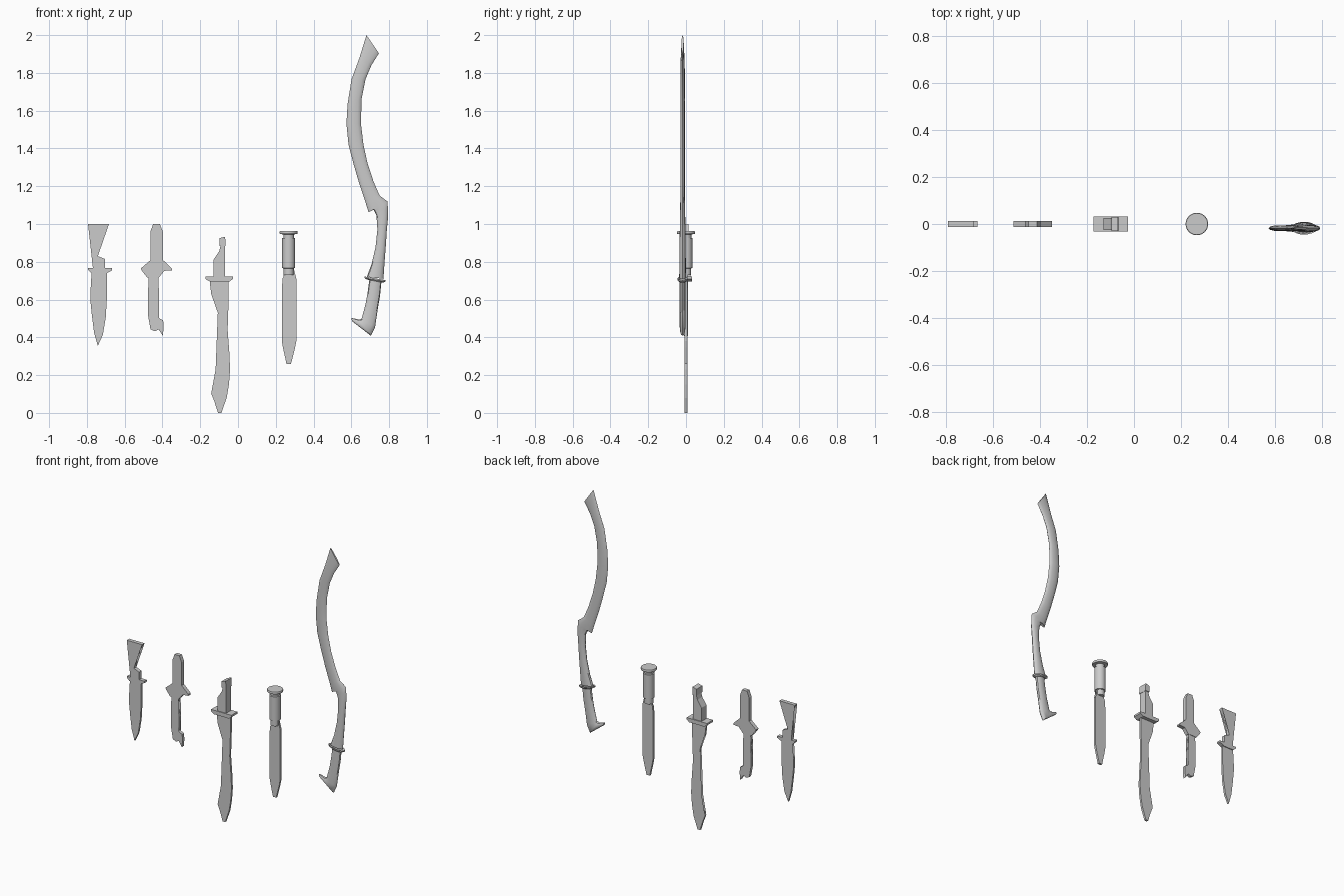
import bpy, bmesh, math


def finish(name, bm, smooth=False):
    bmesh.ops.recalc_face_normals(bm, faces=bm.faces)
    me = bpy.data.meshes.new(name)
    bm.to_mesh(me)
    bm.free()
    ob = bpy.data.objects.new(name, me)
    bpy.context.collection.objects.link(ob)
    if smooth:
        bpy.context.view_layer.objects.active = ob
        ob.select_set(True)
        bpy.ops.object.shade_smooth_by_angle(angle=math.radians(35))
        ob.select_set(False)
    return ob


def plate(name, pts, t):
    """Outline in x, z extruded to half thickness t either side of y = 0."""
    bm = bmesh.new()
    rings = [[bm.verts.new((x, s * t, z)) for x, z in pts] for s in (-1, 1)]
    n = len(pts)
    bm.faces.new(rings[0])
    bm.faces.new(rings[1])
    for i in range(n):
        j = (i + 1) % n
        bm.faces.new((rings[0][i], rings[0][j], rings[1][j], rings[1][i]))
    bmesh.ops.triangulate(bm, faces=[f for f in bm.faces if len(f.verts) > 4])
    return finish(name, bm)


def loft(name, sections, cy, n=12):
    """Oval sections (x1, z1, x2, z2, half thickness) joined into a skin."""
    bm = bmesh.new()
    rings = []
    for x1, z1, x2, z2, t in sections:
        ring = []
        for i in range(n):
            a = 2 * math.pi * i / n
            u = 0.5 - 0.5 * math.cos(a)
            ring.append(bm.verts.new((x1 + (x2 - x1) * u, cy + t * math.sin(a),
                                      z1 + (z2 - z1) * u)))
        rings.append(ring)
    for a, b in zip(rings, rings[1:]):
        for i in range(n):
            j = (i + 1) % n
            bm.faces.new((a[i], a[j], b[j], b[i]))
    bm.faces.new(rings[0])
    bm.faces.new(rings[-1])
    return finish(name, bm, True)


def turned(name, cx, profile, n=32):
    """Profile of (radius, z) spun round a vertical axis."""
    return loft(name, [(cx - r, z, cx + r, z, r) for r, z in profile], 0, n)


# Notched knife: handle, guard, blade
plate("notched_handle", [(-.794, 1), (-.683, 1), (-.715, .95), (-.715, .93),
      (-.735, .91), (-.742, .83), (-.705, .815), (-.705, .765), (-.768, .765),
      (-.768, .96)], .0125)
plate("notched_guard", [(-.794, .766), (-.667, .766), (-.667, .754), (-.70, .738),
      (-.775, .738), (-.794, .757)], .0125)
plate("notched_blade", [(-.775, .742), (-.694, .742), (-.694, .61), (-.70, .505),
      (-.715, .415), (-.742, .355), (-.762, .425), (-.774, .52), (-.782, .60),
      (-.781, .643), (-.742, .672), (-.736, .70), (-.765, .728)], .007)

# Winged knife: upper body, winged guard, wavy lower part
plate("winged_body", [(-.449, 1), (-.414, 1), (-.398, .96), (-.398, .80),
      (-.464, .80), (-.464, .96)], .0125)
plate("winged_guard", [(-.464, .81), (-.398, .81), (-.35, .765), (-.35, .755),
      (-.39, .752), (-.418, .718), (-.482, .718), (-.482, .754), (-.51, .754),
      (-.514, .765), (-.464, .808)], .0125)
plate("winged_lower", [(-.474, .72), (-.421, .72), (-.44, .66), (-.418, .60),
      (-.424, .505), (-.396, .49), (-.394, .45), (-.398, .408), (-.42, .442),
      (-.44, .432), (-.463, .442), (-.477, .52), (-.477, .575), (-.463, .64),
      (-.474, .68)], .010)

# Curved short blade: pommel, handle, guard, blade
plate("curved_pommel", [(-.097, .925), (-.068, .933), (-.066, .883), (-.097, .883)], .030)
plate("curved_handle", [(-.092, .885), (-.068, .885), (-.068, .72), (-.13, .72),
      (-.13, .81), (-.1, .855)], .025)
plate("curved_guard", [(-.173, .722), (-.026, .722), (-.026, .709), (-.045, .696),
      (-.15, .696), (-.173, .709)], .031)
plate("curved_blade", [(-.15, .70), (-.049, .70), (-.050, .59), (-.055, .44),
      (-.046, .32), (-.042, .23), (-.048, .15), (-.06, .08), (-.088, 0), (-.106, 0),
      (-.125, .06), (-.142, .103), (-.095, .18), (-.083, .27), (-.077, .35),
      (-.083, .42), (-.107, .53), (-.112, .60), (-.142, .63)], .007)

# Round-handled knife: turned grip and straight blade
turned("round_grip", .268, [(.046, .962), (.048, .958), (.048, .950), (.046, .947),
       (.028, .945), (.028, .927), (.034, .925), (.034, .767), (.027, .765),
       (.027, .73)])
plate("round_grip_blade", [(.242, .77), (.294, .77), (.294, .72), (.309, .71),
      (.309, .38), (.302, .345), (.28, .258), (.257, .258), (.238, .345),
      (.232, .38), (.232, .66), (.237, .715), (.242, .72)], .007)

# Sickle sword: sweeping blade, notch, grip and hooked pommel in three lofts
CY = -.018
loft("sickle_blade", [(.680, 2.0, .746, 1.904, .006), (.643, 1.88, .706, 1.84, .011),
     (.601, 1.766, .675, 1.766, .012), (.580, 1.634, .654, 1.66, .012),
     (.574, 1.53, .651, 1.53, .012), (.585, 1.42, .664, 1.42, .012),
     (.612, 1.316, .686, 1.32, .012), (.643, 1.21, .717, 1.226, .012),
     (.675, 1.115, .75, 1.15, .012), (.691, 1.062, .791, 1.12, .013),
     (.717, 1.078, .794, 1.08, .013), (.733, 1.046, .794, 1.03, .014),
     (.738, .97, .788, .97, .015), (.728, .877, .782, .877, .016),
     (.707, .787, .776, .80, .017), (.682, .72, .770, .71, .018)], CY)
loft("sickle_ring", [(.677, .712, .770, .695, .022), (.670, .722, .781, .703, .027),
     (.670, .714, .781, .695, .027), (.682, .706, .768, .690, .022)], CY, 20)
loft("sickle_pommel", [(.696, .71, .760, .70, .016), (.685, .63, .752, .62, .016),
     (.675, .575, .739, .545, .016), (.654, .497, .726, .455, .016),
     (.640, .494, .704, .408, .015), (.601, .503, .603, .486, .008)], CY)
